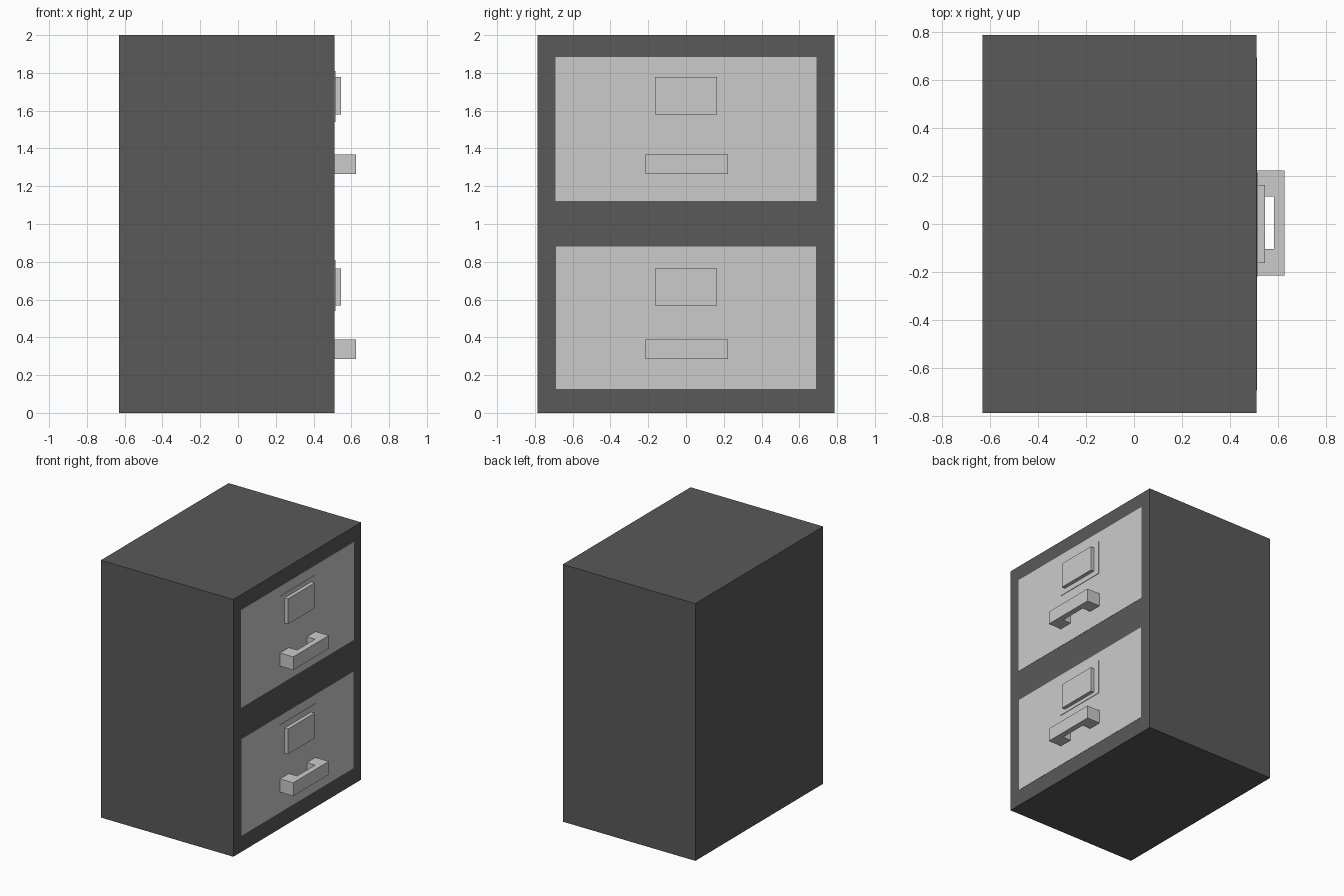
import bpy, bmesh

if "Cube" in bpy.data.objects:
    bpy.data.objects.remove(bpy.data.objects["Cube"])


def grey(name, v):
    m = bpy.data.materials.new(name)
    m.diffuse_color = (v, v, v, 1)
    m.use_nodes = True
    m.node_tree.nodes["Principled BSDF"].inputs["Base Color"].default_value = m.diffuse_color
    return m


def prism(name, outline, z0, z1, mat):
    """Extrude an xy outline from z0 up to z1."""
    bm = bmesh.new()
    face = bm.faces.new([bm.verts.new((x, y, z0)) for x, y in outline])
    top = bmesh.ops.extrude_face_region(bm, geom=[face])["geom"]
    bmesh.ops.translate(bm, vec=(0, 0, z1 - z0),
                        verts=[g for g in top if isinstance(g, bmesh.types.BMVert)])
    bmesh.ops.recalc_face_normals(bm, faces=bm.faces)
    mesh = bpy.data.meshes.new(name)
    bm.to_mesh(mesh)
    bm.free()
    mesh.materials.append(mat)
    ob = bpy.data.objects.new(name, mesh)
    bpy.context.collection.objects.link(ob)
    return ob


def box(name, x, y, z, mat):
    return prism(name, [(x[0], y[0]), (x[1], y[0]), (x[1], y[1]), (x[0], y[1])],
                 z[0], z[1], mat)


dark = grey("dark_metal", 0.1)
panel = grey("drawer_grey", 0.65)
light = grey("fitting_grey", 0.8)
F = 0.51  # front face of the cabinet

# Cabinet body
box("cabinet_body", (-0.63, F), (-0.785, 0.785), (0, 2), dark)

# U-shaped pull, seen from above
pull = [(F, -0.215), (0.626, -0.215), (0.626, 0.222), (F, 0.222),
        (F, 0.115), (0.582, 0.115), (0.582, -0.105), (F, -0.105)]

# Drawers: panel z range, panel half width, label plate, label card, pull
drawers = {
    "upper": ((1.122, 1.885), 0.692, (1.54, 1.81), (1.58, 1.777), (1.265, 1.367)),
    "lower": ((0.126, 0.88), 0.688, (0.54, 0.81), (0.568, 0.765), (0.285, 0.388)),
}
for n, (front, w, plate, card, grip) in drawers.items():
    box(n + "_drawer_front", (F - 0.01, F + 0.002), (-w, w), front, panel)
    box(n + "_label_plate", (F, F + 0.006), (-0.218, 0.213), plate, light)
    box(n + "_label_card", (F, 0.545), (-0.163, 0.163), card, light)
    prism(n + "_drawer_pull", pull, *grip, light)
